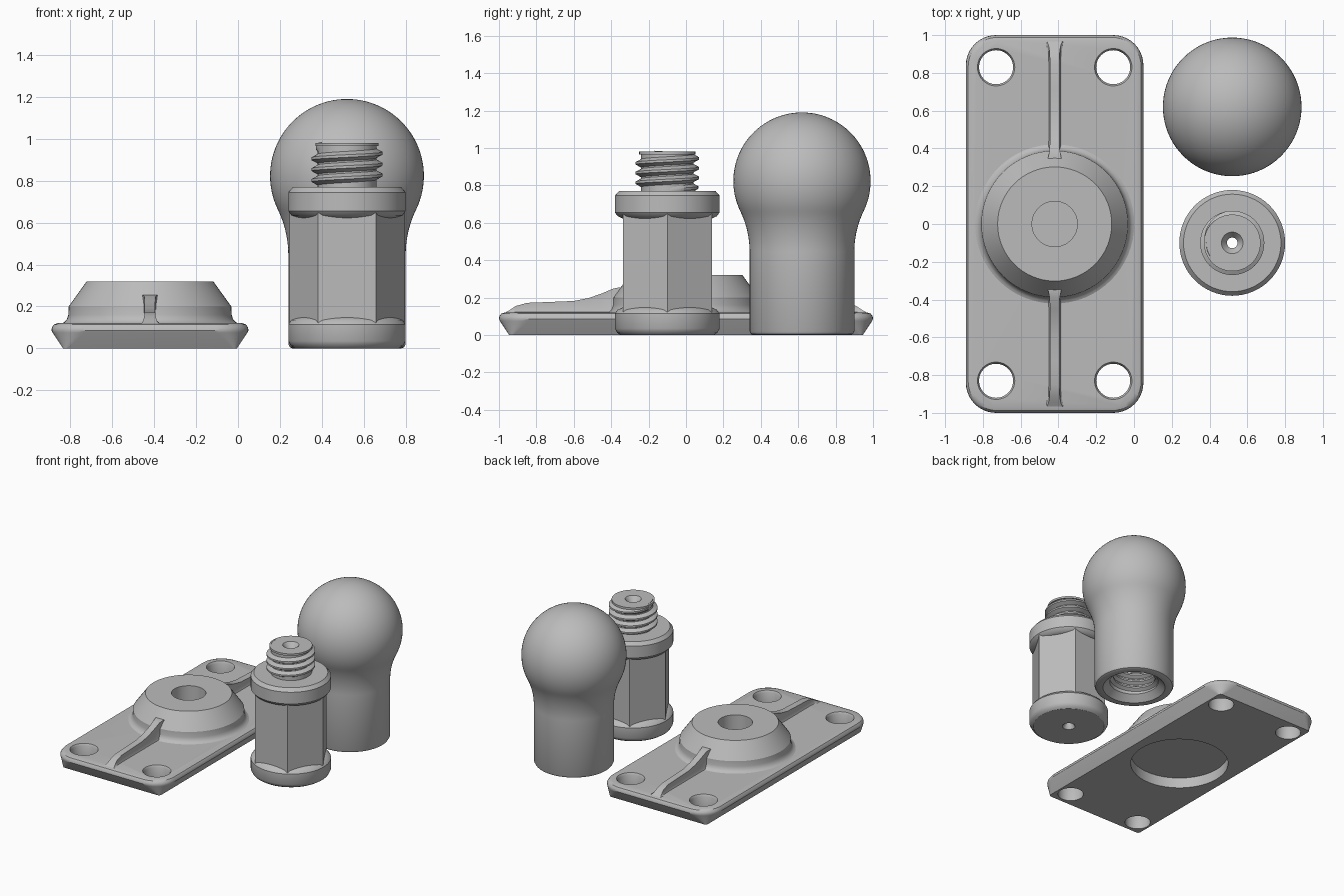
import bpy, bmesh
from math import sin, cos, pi, radians, sqrt, atan2
from mathutils import Vector

cube = bpy.data.objects.get("Cube")
if cube:
    bpy.data.objects.remove(cube, do_unlink=True)

GREY = (0.5, 0.5, 0.5, 1)
metal = bpy.data.materials.new("grey_metal")
metal.use_nodes = True
metal.diffuse_color = GREY
metal.node_tree.nodes["Principled BSDF"].inputs["Base Color"].default_value = GREY


def shade(ob, angle=32):
    for p in ob.data.polygons:
        p.use_smooth = True
    ob.data.set_sharp_from_angle(angle=radians(angle))


def finish(name, bm, at=(0, 0, 0)):
    bmesh.ops.remove_doubles(bm, verts=bm.verts, dist=1e-5)
    bmesh.ops.recalc_face_normals(bm, faces=bm.faces)
    me = bpy.data.meshes.new(name)
    bm.to_mesh(me)
    bm.free()
    me.materials.append(metal)
    ob = bpy.data.objects.new(name, me)
    bpy.context.collection.objects.link(ob)
    ob.location = at
    shade(ob)
    return ob


def loft(name, rings, at=(0, 0, 0), wrap=False, caps=True, closed=True):
    """Skin a list of equal-length point rings."""
    bm = bmesh.new()
    vs = [[bm.verts.new(p) for p in r] for r in rings]
    n = len(rings[0])
    for a, b in zip(vs, vs[1:] + ([vs[0]] if wrap else [])):
        for i in range(n if closed else n - 1):
            j = (i + 1) % n
            bm.faces.new((a[i], a[j], b[j], b[i]))
    if caps and not wrap:
        bm.faces.new(vs[0])
        bm.faces.new(vs[-1])
    return finish(name, bm, at)


def lathe(name, profile, at, segs=64, closed=False):
    """Spin (radius, height) points about the vertical axis."""
    rings = [[(r * cos(2 * pi * k / segs), r * sin(2 * pi * k / segs), z)
              for r, z in profile] for k in range(segs)]
    return loft(name, rings, at, wrap=True, closed=closed)


def thread(name, root, crest, z0, pitch, turns, at, segs=48):
    """Helical ridge whose ends fade into the root radius."""
    rings = []
    total = int(turns * segs)
    for k in range(total + 1):
        a = 2 * pi * k / segs
        fade = min(1, k / (segs * 0.3), (total - k) / (segs * 0.3))
        top = root + (crest - root) * (0.05 + 0.95 * fade)
        z = z0 + pitch * k / segs
        rings.append([(r * cos(a), r * sin(a), z + d * pitch) for r, d in
                      ((root, -0.46), (top, -0.12), (top, 0.12), (root, 0.46))])
    return loft(name, rings, at)


# ---- mounting plate: flared edge, sharp foot and rounded upper corners
PLATE = Vector((-0.42, 0, 0))


def rounded_rect(hx, hy, c, z, steps=10):
    pts = []
    for q, (sx, sy) in enumerate(((1, 1), (-1, 1), (-1, -1), (1, -1))):
        for k in range(steps + 1):
            a = (q + k / steps) * pi / 2
            pts.append((sx * (hx - c) + c * cos(a), sy * (hy - c) + c * sin(a), z))
    return pts


LEVELS = ((0.055, 0.02, 0), (0.005, 0.15, 0.075), (0, 0.16, 0.085),
          (0.002, 0.16, 0.1), (0.012, 0.155, 0.114), (0.03, 0.14, 0.12))
plate = loft("mounting_plate", [rounded_rect(0.47 - i, 1 - i, c, z)
                                for i, c, z in LEVELS], PLATE)

# cutters for the pocket and four screw holes
cutters = [lathe("pocket_cutter", ((0, -0.1), (0.36, -0.1), (0.36, 0.3), (0, 0.3)), PLATE)]
for sx in (-1, 1):
    for sy in (-1, 1):
        cutters.append(lathe("screw_hole_cutter",
                             ((0, -0.1), (0.09, -0.1), (0.09, 0.105), (0.105, 0.13), (0, 0.13)),
                             PLATE + Vector((sx * 0.31, sy * 0.83, 0)), 48))
for c in cutters:
    mod = plate.modifiers.new("hole", "BOOLEAN")
    mod.operation = "DIFFERENCE"
    mod.solver = "EXACT"
    mod.object = c
bpy.context.view_layer.update()
cut = bpy.data.meshes.new_from_object(
    plate.evaluated_get(bpy.context.evaluated_depsgraph_get()))
plate.modifiers.clear()
plate.data = cut
shade(plate)
for c in cutters:
    bpy.data.objects.remove(c, do_unlink=True)

# ---- conical boss with a blind hole above and a shallow pocket below
lathe("plate_boss", ((0, 0.08), (0.345, 0.08), (0.345, 0), (0.36, 0), (0.37, 0.06),
                     (0.37, 0.115), (0.43, 0.117), (0.41, 0.124), (0.396, 0.14),
                     (0.39, 0.16), (0.388, 0.2), (0.302, 0.32), (0.12, 0.32),
                     (0.12, 0.17), (0, 0.17)), PLATE)

# ---- swept stiffening ribs, front and back
RIB = ((0.33, 0.042, 0.255), (0.355, 0.034, 0.255), (0.39, 0.027, 0.248),
       (0.45, 0.025, 0.222), (0.52, 0.025, 0.198), (0.6, 0.025, 0.182),
       (0.72, 0.025, 0.177), (0.85, 0.025, 0.172), (0.91, 0.027, 0.155),
       (0.945, 0.032, 0.132), (0.97, 0.042, 0.118))
for side, sy in (("front", -1), ("back", 1)):
    loft(side + "_rib",
         [[(-w - 0.02, sy * y, 0.115), (-w - 0.006, sy * y, min(z, 0.122)),
           (-w, sy * y, min(z, 0.137)), (-w, sy * y, z),
           (w, sy * y, z), (w, sy * y, min(z, 0.137)),
           (w + 0.006, sy * y, min(z, 0.122)), (w + 0.02, sy * y, 0.115)]
          for y, w, z in RIB], PLATE)

# ---- threaded stud: flanged core, hexagonal grip and screw thread
STUD = (0.52, -0.10, 0)
lathe("stud_core", ((0.028, 0.03), (0.045, 0), (0.25, 0), (0.268, 0.012), (0.28, 0.035),
                    (0.28, 0.115), (0.265, 0.135), (0.232, 0.15), (0.2, 0.15),
                    (0.2, 0.62), (0.232, 0.62), (0.265, 0.635), (0.28, 0.655),
                    (0.28, 0.745), (0.258, 0.77), (0.14, 0.77), (0.14, 0.965),
                    (0.15, 0.965), (0.15, 0.98), (0.057, 0.98), (0.028, 0.94)),
      STUD, closed=True)
lathe("hex_grip", ((0.1, 0.1), (0.275, 0.1), (0.275, 0.67), (0.1, 0.67)),
      STUD, segs=6, closed=True)
thread("stud_thread", 0.137, 0.17, 0.775, 0.052, 3.6, STUD)

# ---- ball handle: sphere blended into a neck, with a threaded socket
KNOB = (0.52, 0.62, 0)
R, NECK, ZC, BLEND = 0.367, 0.28, 0.823, 0.5
drop = sqrt((R + BLEND) ** 2 - (NECK + BLEND) ** 2)
tilt = atan2(drop, NECK + BLEND)
profile = [(0, 0.34), (0.13, 0.3), (0.172, 0.3), (0.172, 0.045), (0.22, 0),
           (0.26, 0), (0.273, 0.006), (0.28, 0.02)]
profile += [(NECK + BLEND - BLEND * cos(tilt * k / 12),
             ZC - drop + BLEND * sin(tilt * k / 12)) for k in range(13)]
profile += [(R * cos(a), ZC + R * sin(a)) for a in
            (-tilt + (pi / 2 + tilt) * k / 32 for k in range(1, 32))]
profile.append((0, ZC + R))
lathe("ball_handle", profile, KNOB, 80)
thread("socket_thread", 0.175, 0.148, 0.055, 0.052, 4.3, KNOB)
